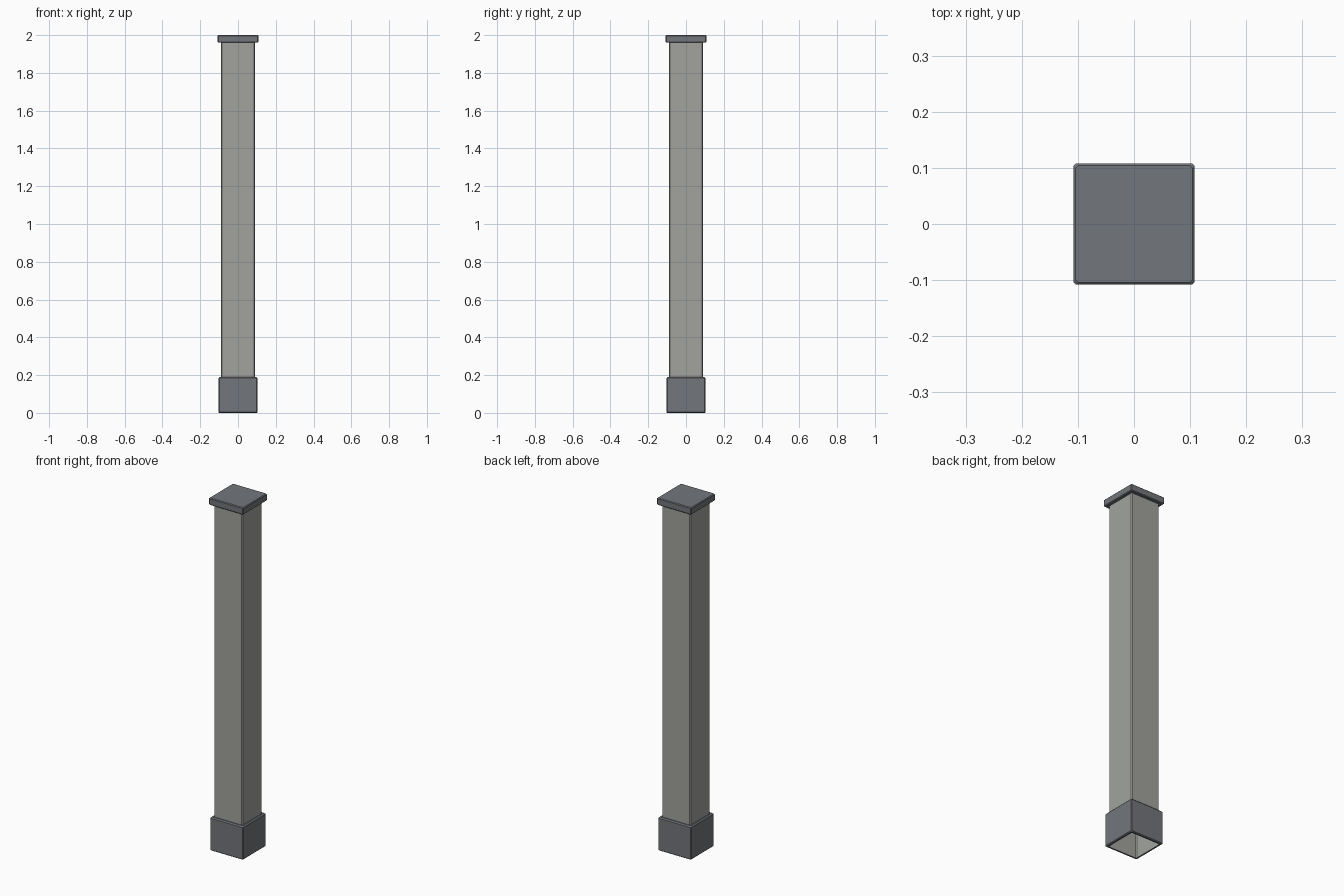
import bpy

if "Cube" in bpy.data.objects:
    bpy.data.objects.remove(bpy.data.objects["Cube"])


def square_ring(half, chamfer, z):
    """Eight corners of a square with cut corners."""
    a, b = half, half - chamfer
    return [(x, y, z) for x, y in ((a, -b), (a, b), (b, a), (-b, a),
                                   (-a, b), (-a, -b), (-b, -a), (b, -a))]


def stack(name, rings, mat, cap_ends=False, loop=False):
    """Skin a list of (half width, chamfer, z) rings into one object."""
    verts = [v for r in rings for v in square_ring(*r)]
    n = len(rings)
    faces = []
    for k in range(n if loop else n - 1):
        lo, hi = k * 8, (k + 1) % n * 8
        for i in range(8):
            j = (i + 1) % 8
            faces.append((lo + i, lo + j, hi + j, hi + i))
    if cap_ends:
        faces.append(tuple(reversed(range(8))))
        faces.append(tuple(range((n - 1) * 8, n * 8)))
    mesh = bpy.data.meshes.new(name)
    mesh.from_pydata(verts, [], faces)
    mesh.update()
    mesh.materials.append(mat)
    obj = bpy.data.objects.new(name, mesh)
    bpy.context.collection.objects.link(obj)
    return obj


def material(name, colour):
    mat = bpy.data.materials.new(name)
    mat.diffuse_color = (*colour, 1)
    mat.use_nodes = True
    mat.node_tree.nodes["Principled BSDF"].inputs["Base Color"].default_value = mat.diffuse_color
    return mat


light = material("light_grey", (0.36, 0.37, 0.34))
dark = material("dark_grey", (0.17, 0.18, 0.20))

# Hollow shaft, open at the bottom
stack("post_shaft", [(0.09, 0.006, 0.0), (0.09, 0.006, 1.965)], light)

# Base sleeve: closed square collar around the shaft with a chamfered top edge
stack("base_sleeve", [(0.0905, 0.006, 0.0), (0.099, 0.004, 0.0),
                      (0.103, 0.004, 0.004), (0.103, 0.004, 0.184),
                      (0.097, 0.004, 0.19), (0.0905, 0.006, 0.19)],
      dark, loop=True)

# Flat cap with chamfered edges
stack("post_cap", [(0.104, 0.004, 1.96), (0.108, 0.004, 1.964),
                   (0.108, 0.004, 1.996), (0.104, 0.004, 2.0)],
      dark, cap_ends=True)
